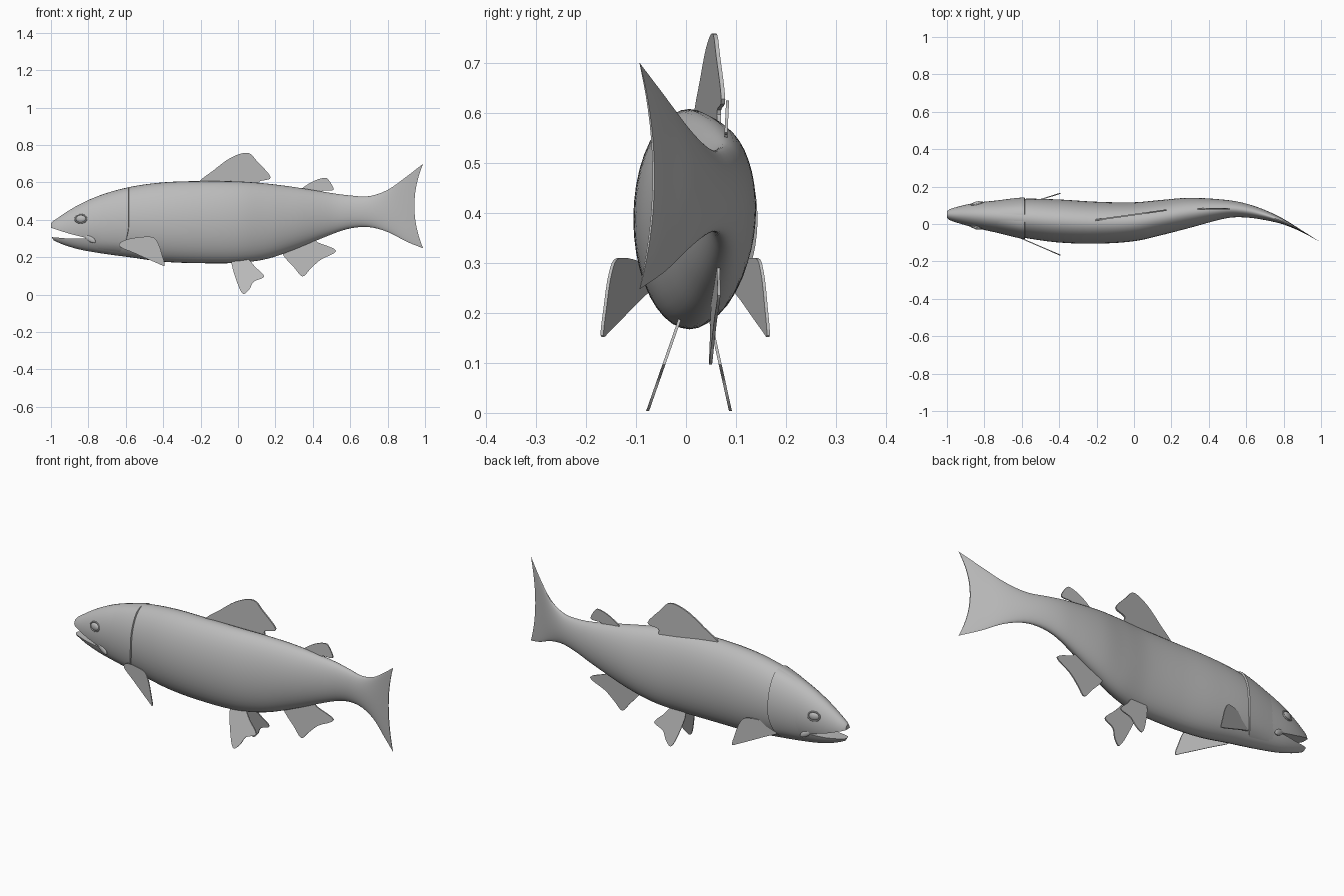
import bpy, bmesh, math
from mathutils import Vector

default = bpy.data.objects.get("Cube")
if default:
    bpy.data.objects.remove(default, do_unlink=True)

# One plain grey for the whole fish
grey = bpy.data.materials.new("fish_grey")
grey.use_nodes = True
grey.diffuse_color = (0.5, 0.5, 0.5, 1)
grey.node_tree.nodes["Principled BSDF"].inputs["Base Color"].default_value = (0.5, 0.5, 0.5, 1)

# Body stations: x, top z, bottom z, centre y, half width
STATIONS = [
    (-1, .38, .315, .05, .018), (-.985, .395, .29, .05, .03), (-.87, .47, .247, .047, .062),
    (-.74, .53, .222, .04, .085), (-.58, .575, .2, .03, .105), (-.4, .6, .176, .016, .115),
    (-.2, .607, .168, .007, .112), (0, .605, .17, .012, .104), (.15, .594, .19, .035, .094),
    (.3, .575, .24, .06, .08), (.5, .543, .322, .08, .048), (.6, .53, .354, .072, .037),
    (.7, .526, .361, .048, .027), (.8, .56, .335, .012, .015), (.9, .63, .284, -.04, .006),
    (.99, .7, .247, -.093, .002),
]


def station(x):
    """Smoothly interpolated top, bottom, centre and half width at x."""
    last = len(STATIONS) - 1
    i = max(k for k in range(last) if STATIONS[k][0] <= x or k == 0)

    def slope(k, c):
        a, b = STATIONS[max(k - 1, 0)], STATIONS[min(k + 1, last)]
        return (b[c] - a[c]) / (b[0] - a[0])

    p, q = STATIONS[i], STATIONS[i + 1]
    d = q[0] - p[0]
    t = (x - p[0]) / d
    u = 1 - t
    return [p[c] * u * u * (1 + 2 * t) + q[c] * t * t * (3 - 2 * t)
            + d * t * u * (slope(i, c) * u - slope(i + 1, c) * t) for c in range(1, 5)]


def skin(x, angle, lift=0):
    """Point on the body skin; the tail end is pulled in to make its fork."""
    top, bottom, _, half = station(x)
    s = math.sin(angle)
    z = (top + bottom) / 2 + ((top - bottom) / 2 + lift) * s
    x -= .047 * (1 - s * s) * max(0, (x - .75) / .24) ** 2
    centre = station(x)[2]
    return Vector((x, centre + (half + lift) * math.cos(angle), z))


def make(name, bm, angle=35):
    bmesh.ops.recalc_face_normals(bm, faces=bm.faces)
    mesh = bpy.data.meshes.new(name)
    bm.to_mesh(mesh)
    bm.free()
    mesh.materials.append(grey)
    obj = bpy.data.objects.new(name, mesh)
    bpy.context.collection.objects.link(obj)
    smooth(obj, angle)
    return obj


def smooth(obj, angle=35):
    bpy.ops.object.select_all(action='DESELECT')
    obj.select_set(True)
    bpy.context.view_layer.objects.active = obj
    bpy.ops.object.shade_smooth_by_angle(angle=math.radians(angle))


def bridge(bm, rows, closed):
    """Join rows of points with quads."""
    rows = [[bm.verts.new(p) for p in row] for row in rows]
    n = len(rows[0])
    for a, b in zip(rows, rows[1:]):
        for j in range(n if closed else n - 1):
            k = (j + 1) % n
            bm.faces.new((a[j], a[k], b[k], b[j]))
    return rows


def prism(name, outline, depth):
    """Outline in x and z, pushed through y."""
    bm = bmesh.new()
    rows = bridge(bm, [[(x, y, z) for x, z in outline] for y in (-depth, depth)], True)
    for row in rows:
        bm.faces.new(row)
    return make(name, bm)


# Body with tail, lofted along x
SIDES, RINGS = 40, 72
bm = bmesh.new()
xs = [-1, -.995] + [-.985 + 1.975 * i / RINGS for i in range(RINGS + 1)]
rows = bridge(bm, [[skin(x, math.tau * j / SIDES) for j in range(SIDES)] for x in xs], True)
bm.faces.new(rows[0])
half = SIDES // 2
quarter = SIDES // 4
# Tail edge is closed by strips across its thickness
end = rows[-1]
for j in range(-quarter, quarter):
    a, b = end[j % SIDES], end[(j + 1) % SIDES]
    c, d = end[(half - j - 1) % SIDES], end[(half - j) % SIDES]
    face = list(dict.fromkeys((a, b, c, d)))
    bm.faces.new(face)
body = make("body", bm)

# Open mouth, cut as a wedge
mouth = prism("mouth_cutter", [(-1.05, .37), (-1, .357), (-.9, .325), (-.8, .3),
                               (-.9, .299), (-1.05, .312)], .3)
mouth.hide_render = True
cut = body.modifiers.new("mouth", 'BOOLEAN')
cut.object = mouth
cut.operation = 'DIFFERENCE'
cut.solver = 'EXACT'
bpy.context.view_layer.objects.active = body
bpy.ops.object.modifier_apply(modifier=cut.name)
bpy.data.objects.remove(mouth, do_unlink=True)
smooth(body)


def skin_at_height(x, z, side):
    top, bottom = station(x)[:2]
    a = math.asin((2 * z - top - bottom) / (top - bottom))
    return skin(x, a if side > 0 else math.pi - a)


def blob(name, place, size, tilt=0):
    bpy.ops.mesh.primitive_uv_sphere_add(segments=20, ring_count=12, radius=1, location=place)
    obj = bpy.context.object
    obj.name = name
    obj.scale = size
    obj.rotation_euler = tilt if tilt else (0, 0, 0)
    obj.data.materials.append(grey)
    smooth(obj, 60)


# Gill covers, eyes and jaw corners on both sides
for label, side in (("left", 1), ("right", -1)):
    bm = bmesh.new()
    rows = []
    for i in range(25):
        a = math.radians(-65 + 150 * i / 24)
        rear = -.585 - .06 * min(math.sin(a), 0) ** 2
        fade = min(1, 6 * i / 24, 6 * (1 - i / 24))
        b = a if side > 0 else math.pi - a
        row = [skin(rear + .17 * (t - 1), b, .009 * fade * t - .001)
               for t in (0, .25, .5, .75, 1)]
        rows.append(row + [skin(rear + .004, b, -.006)])
    bridge(bm, rows, False)
    make(label + "_gill_cover", bm)

    turn = -side * math.radians(12)
    eye = skin_at_height(-.84, .405, side)
    blob(label + "_eye", eye, (.027, .011, .02), (0, 0, -turn))
    bpy.ops.mesh.primitive_torus_add(major_segments=24, minor_segments=8, major_radius=.031,
                                     minor_radius=.004, location=eye,
                                     rotation=(math.radians(90 + side * 12), 0, -turn))
    rim = bpy.context.object
    rim.name = label + "_eye_rim"
    rim.scale = (1, .75, 1)
    rim.data.materials.append(grey)
    smooth(rim, 60)
    blob(label + "_jaw_corner", skin_at_height(-.79, .298, side), (.034, .008, .015),
         (0, math.radians(32), -turn))


def fin(name, outline, y_of, thick=.003):
    """Thin curved-edge plate; y_of gives its lean from x and z."""
    pts = [Vector(p) for p in outline]
    n = len(pts)
    edge = []
    for i in range(n):
        a, b, c, d = (pts[(i + k) % n] for k in (-1, 0, 1, 2))
        for t in (0, .25, .5, .75):
            edge.append(b + ((c - a) * t + (a * 2 - b * 5 + c * 4 - d) * t * t
                             + (b * 3 - a - c * 3 + d) * t ** 3) * .5)
    bm = bmesh.new()
    rows = bridge(bm, [[(p.x, y_of(p.x, p.y) + o, p.y) for p in edge]
                       for o in (-thick, thick)], True)
    for row in rows:
        bm.faces.new(row)
    make(name, bm)


# Fins along the middle
fin("dorsal_fin", [(-.21, .595), (-.13, .665), (-.05, .725), (.02, .755), (.065, .753),
                   (.1, .715), (.175, .627), (.115, .605), (.1, .57), (-.1, .57)],
    lambda x, z: .022 + .14 * (x + .2), .004)
fin("adipose_fin", [(.335, .56), (.4, .605), (.46, .624), (.485, .612), (.51, .56),
                    (.45, .555), (.44, .53), (.36, .535)],
    lambda x, z: .08 + .05 * (z - .56))
fin("anal_fin", [(.235, .225), (.3, .145), (.345, .097), (.385, .135), (.44, .185),
                 (.525, .235), (.425, .28), (.4, .31), (.28, .27)],
    lambda x, z: .045 + .07 * (z - .1) + .04 * (x - .24))

# Paired fins
PELVIC = [(-.035, .18), (-.01, .08), (.025, .005), (.06, .028), (.085, .07), (.14, .097),
          (.09, .15), (.05, .195), (0, .205)]
fin("left_pelvic_fin", PELVIC, lambda x, z: .05 + .22 * (.18 - z))
fin("right_pelvic_fin", PELVIC, lambda x, z: -.015 - .35 * (.18 - z))
PECTORAL = [(-.635, .26), (-.595, .295), (-.47, .31), (-.43, .28), (-.405, .21),
            (-.392, .155), (-.425, .165), (-.55, .22)]
fin("left_pectoral_fin", PECTORAL, lambda x, z: .1 + .31 * (x + .6))
fin("right_pectoral_fin", PECTORAL, lambda x, z: -.078 - .43 * (x + .6))
